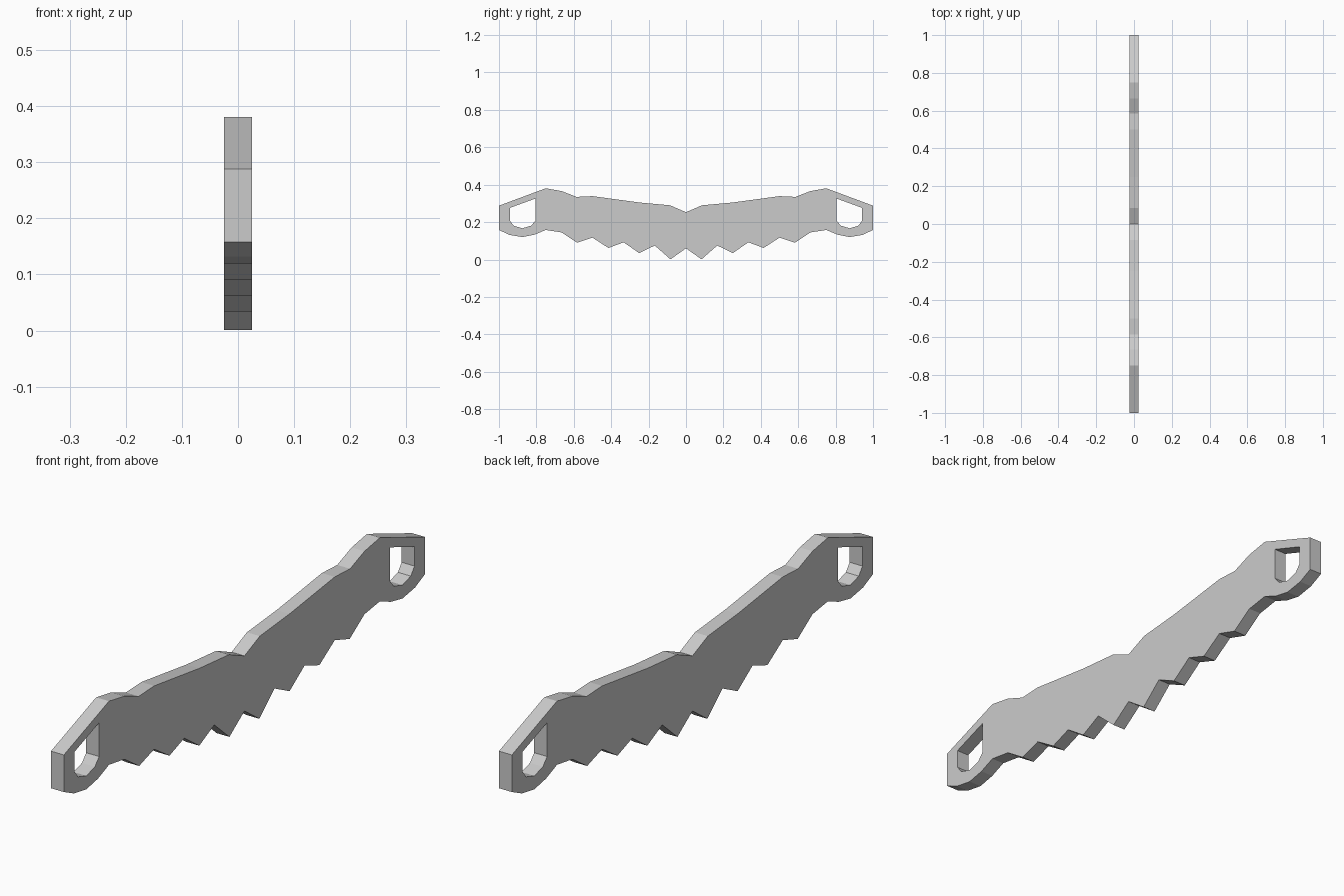
import bpy
from math import radians

if "Cube" in bpy.data.objects:
    bpy.data.objects.remove(bpy.data.objects["Cube"])

HALF_THICKNESS = 0.025

# Right half of the blade outline as (y, z): back edge outward, handle end, teeth inward
outline = [(0.085, 0.29), (0.25, 0.305), (0.50, 0.339), (0.585, 0.335),
           (0.665, 0.366), (0.75, 0.381), (1.0, 0.288), (1.0, 0.158),
           (0.945, 0.132), (0.875, 0.12), (0.81, 0.133), (0.75, 0.158),
           (0.665, 0.145), (0.583, 0.09), (0.50, 0.117), (0.415, 0.062),
           (0.333, 0.092), (0.25, 0.034), (0.167, 0.075), (0.083, 0.001)]
back_notch, tooth_valley = (0, 0.253), (0, 0.06)

# Grip hole near the handle end
grip = [(0.805, 0.326), (0.942, 0.276), (0.942, 0.208), (0.921, 0.181),
        (0.875, 0.167), (0.828, 0.181), (0.805, 0.208)]


def mirror(points):
    return [(-y, z) for y, z in reversed(points)]


def add_loop(curve, points):
    spline = curve.splines.new('POLY')
    spline.points.add(len(points) - 1)
    for p, (y, z) in zip(spline.points, points):
        p.co = (y, z, 0, 1)
    spline.use_cyclic_u = True


# Saw plate: filled profile with two holes, extruded to thickness
curve = bpy.data.curves.new("saw_blade", 'CURVE')
curve.dimensions = '2D'
curve.fill_mode = 'BOTH'
curve.extrude = HALF_THICKNESS
add_loop(curve, [back_notch] + outline + [tooth_valley] + mirror(outline))
add_loop(curve, grip)
add_loop(curve, mirror(grip))

saw = bpy.data.objects.new("saw_blade", curve)
bpy.context.collection.objects.link(saw)
saw.rotation_euler = (radians(90), 0, radians(90))

# Turn into a clean flat-shaded mesh
bpy.context.view_layer.objects.active = saw
saw.select_set(True)
bpy.ops.object.convert(target='MESH')
bpy.ops.object.transform_apply(location=False, rotation=True, scale=False)
bpy.ops.object.mode_set(mode='EDIT')
bpy.ops.mesh.select_all(action='SELECT')
bpy.ops.mesh.remove_doubles(threshold=0.0005)
bpy.ops.mesh.normals_make_consistent(inside=False)
bpy.ops.object.mode_set(mode='OBJECT')
bpy.ops.object.shade_flat()
